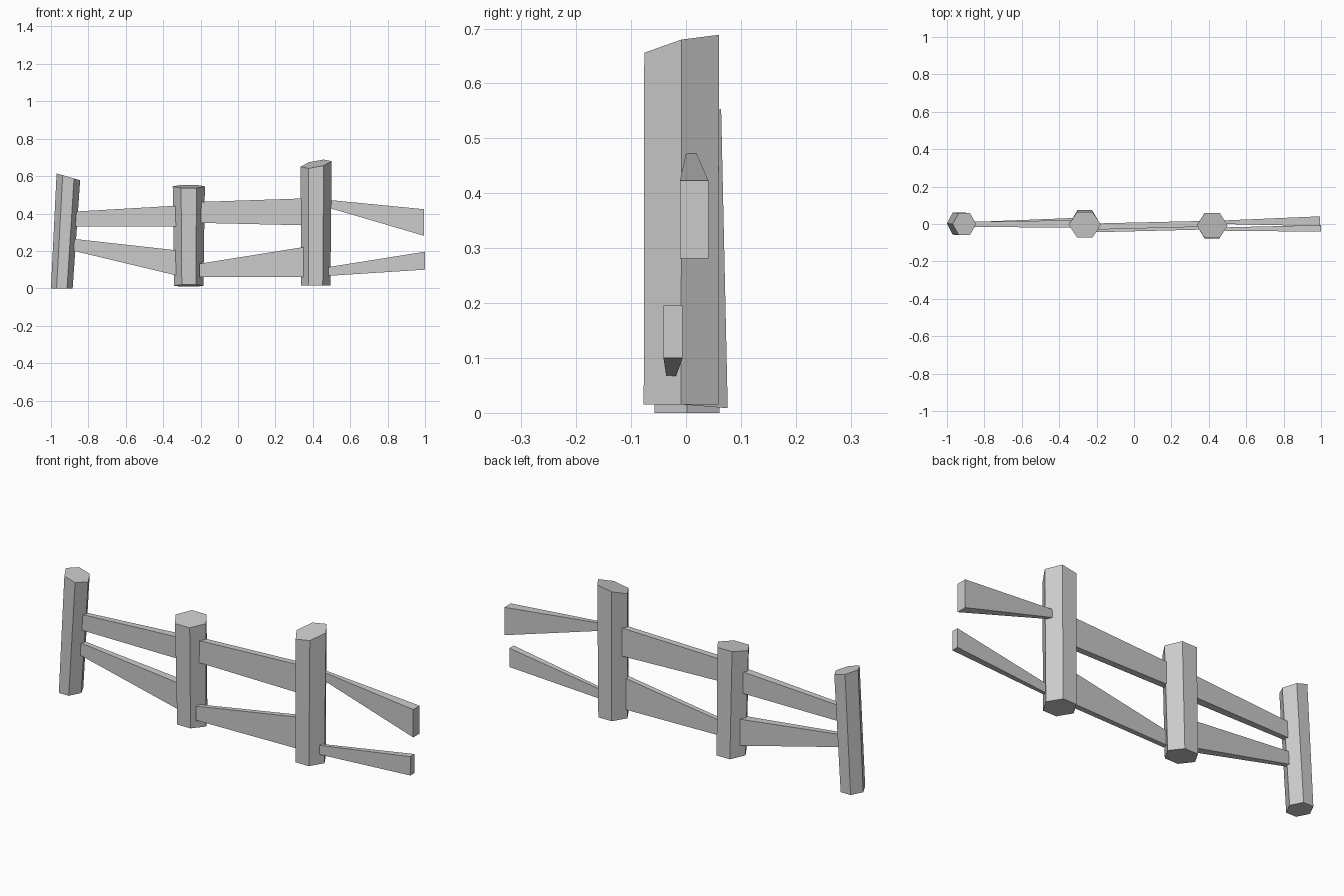
import bpy

if "Cube" in bpy.data.objects:
    bpy.data.objects.remove(bpy.data.objects["Cube"])

HEX = [(-1, 0), (-.48, -1), (.48, -1), (1, 0), (.48, 1), (-.48, 1)]


def loft(name, lower, upper):
    """Closed solid between two matching rings of points."""
    n = len(lower)
    faces = [tuple(reversed(range(n))), tuple(range(n, 2 * n))]
    faces += [(i, (i + 1) % n, n + (i + 1) % n, n + i) for i in range(n)]
    mesh = bpy.data.meshes.new(name)
    mesh.from_pydata(lower + upper, [], faces)
    mesh.update()
    obj = bpy.data.objects.new(name, mesh)
    bpy.context.collection.objects.link(obj)


def hex_ring(cx, cy, cz, rx, ry, slope_x=0, slope_y=0):
    return [(cx + u * rx, cy + v * ry, cz + slope_x * u * rx + slope_y * v * ry)
            for u, v in HEX]


def rail_ring(x, y0, y1, z0, z1):
    return [(x, y0, z0), (x, y1, z0), (x, y1, z1), (x, y0, z1)]


# Hexagonal posts: bottom ring, slanted top ring
loft("left_post", hex_ring(-.942, .002, 0, .058, .059),
     hex_ring(-.907, 0, .596, .063, .059, -.29))
loft("middle_post", hex_ring(-.263, .008, .014, .078, .068, 0, -.08),
     hex_ring(-.263, -.004, .545, .086, .068, 0, .12))
loft("right_post", hex_ring(.415, -.009, .015, .079, .068),
     hex_ring(.418, -.008, .665, .083, .068, .18, .24))

# Tapered rails: left end, right end as x, y range, z range
RAILS = {
    "left_upper_rail": ((-.88, -.015, .012, .33, .41), (-.325, -.02, .02, .332, .442)),
    "left_lower_rail": ((-.885, -.015, .01, .202, .265), (-.325, -.01, .032, .068, .203)),
    "centre_upper_rail": ((-.205, -.03, .003, .35, .462), (.36, -.015, .016, .337, .481)),
    "centre_lower_rail": ((-.205, -.044, -.02, .06, .132), (.36, -.03, -.002, .06, .222)),
    "right_upper_rail": ((.48, 0, .019, .432, .473), (.995, -.011, .041, .281, .423)),
    "right_lower_rail": ((.485, -.036, -.018, .067, .114), (1, -.041, -.006, .1, .196)),
}
for name, (left, right) in RAILS.items():
    loft(name, rail_ring(*left), rail_ring(*right))
